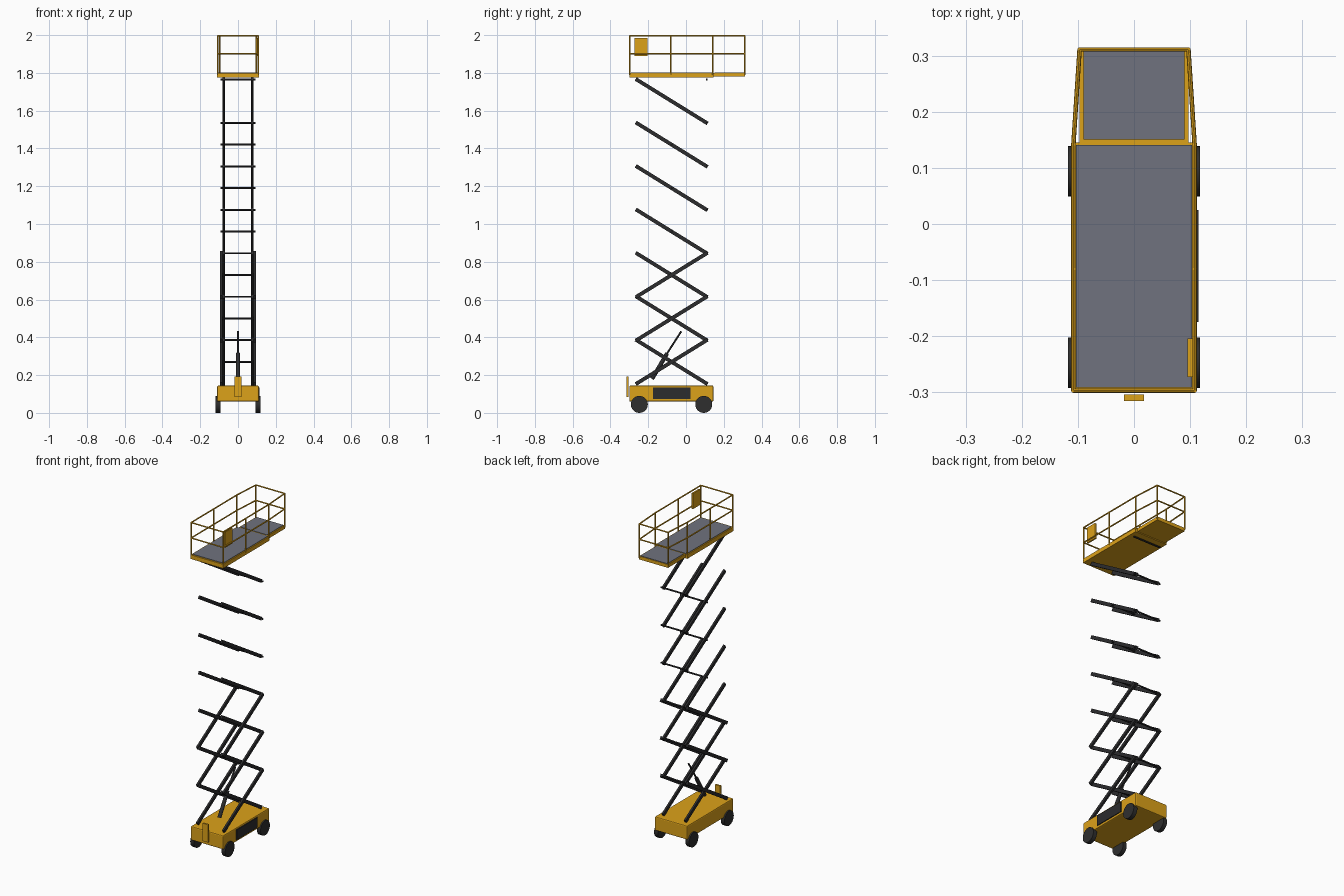
import bpy, math
from mathutils import Vector

if "Cube" in bpy.data.objects:
    bpy.data.objects.remove(bpy.data.objects["Cube"], do_unlink=True)


def material(name, colour):
    m = bpy.data.materials.new(name)
    m.use_nodes = True
    m.diffuse_color = (*colour, 1)
    m.node_tree.nodes["Principled BSDF"].inputs["Base Color"].default_value = (*colour, 1)
    return m


YELLOW = material("safety yellow", (0.72, 0.36, 0.01))
BLACK = material("dark steel", (0.025, 0.025, 0.027))
RUBBER = material("tyre rubber", (0.028, 0.028, 0.028))
GREY = material("deck grey", (0.16, 0.17, 0.21))


def box(name, low, high, mat, bevel=0):
    low, high = Vector(low), Vector(high)
    bpy.ops.mesh.primitive_cube_add(size=1, location=(low + high) / 2)
    ob = bpy.context.object
    ob.name = name
    ob.scale = high - low
    bpy.ops.object.transform_apply(location=False, rotation=False, scale=True)
    ob.data.materials.append(mat)
    if bevel:
        mod = ob.modifiers.new("Bevel", "BEVEL")
        mod.width, mod.segments = bevel, 2
    return ob


def rod(name, a, b, radius, mat, sides=10):
    a, b = Vector(a), Vector(b)
    bpy.ops.mesh.primitive_cylinder_add(vertices=sides, radius=radius, depth=(b - a).length,
                                        location=(a + b) / 2)
    ob = bpy.context.object
    ob.name = name
    ob.rotation_euler = (b - a).to_track_quat("Z", "Y").to_euler()
    ob.data.materials.append(mat)
    bpy.ops.object.shade_smooth_by_angle()
    return ob


def arm(name, x, start, end):
    # flat steel bar lying in a plane of constant x
    dy, dz = end[0] - start[0], end[1] - start[1]
    half = math.hypot(dy, dz) / 2 + 0.005
    ob = box(name, (-0.006, -half, -0.01), (0.006, half, 0.01), BLACK)
    ob.location = (x, (start[0] + end[0]) / 2, (start[1] + end[1]) / 2)
    ob.rotation_euler.x = math.atan2(dz, dy)


# Chassis with side panel and front step
box("chassis", (-0.11, -0.3, 0.06), (0.11, 0.145, 0.145), YELLOW, 0.006)
box("side_panel", (0.107, -0.175, 0.073), (0.115, 0.025, 0.135), BLACK)
box("front_box", (-0.018, -0.315, 0.085), (0.018, -0.304, 0.193), YELLOW)

# Wheels
for side, s in (("left", 1), ("right", -1)):
    for end, y in (("front", -0.247), ("rear", 0.094)):
        rod(f"{end}_{side}_wheel", (s * 0.093, y, 0.045), (s * 0.118, y, 0.045), 0.045, RUBBER, 28)

# Scissor stack
FRONT, BACK, BASE, STEP, LEVELS = -0.262, 0.11, 0.155, 0.23, 7
MID = (FRONT + BACK) / 2
for i in range(LEVELS):
    z, top = BASE + i * STEP, BASE + (i + 1) * STEP
    for side, s in (("left", 1), ("right", -1)):
        arm(f"inner_arm_{side}_{i}", s * 0.075, (FRONT, top), (BACK, z))
        if i < 3:
            arm(f"outer_arm_{side}_{i}", s * 0.088, (FRONT, z), (BACK, top))
    rod(f"hinge_bar_{i}", (-0.092, BACK, top), (0.092, BACK, top), 0.005, BLACK)
    if i < LEVELS - 1:
        zm = z + STEP / 2
        rod(f"pivot_bar_{i}", (-0.092, MID, zm), (0.092, MID, zm), 0.005, BLACK)

# Lift cylinder
rod("lift_cylinder", (0, -0.18, 0.18), (0, -0.1, 0.315), 0.011, BLACK, 16)
rod("lift_piston", (0, -0.1, 0.315), (0, -0.025, 0.432), 0.005, BLACK, 12)

# Platform and its extension
box("platform", (-0.11, -0.3, 1.775), (0.11, 0.145, 1.8), YELLOW)
box("platform_deck", (-0.103, -0.291, 1.798), (0.103, 0.141, 1.803), GREY)
box("extension", (-0.097, 0.145, 1.78), (0.097, 0.312, 1.8), YELLOW)
box("extension_deck", (-0.09, 0.151, 1.798), (0.09, 0.309, 1.803), GREY)

# Guard rails
R = 0.004
corners = [(0.108, -0.297), (0.108, -0.08), (0.108, 0.142), (0.097, 0.311)]
for side, s in (("left", 1), ("right", -1)):
    for n, (x, y) in enumerate(corners):
        rod(f"post_{side}_{n}", (s * x, y, 1.79), (s * x, y, 1.998), R, YELLOW, 8)
for z in (1.902, 1.996):
    loop = corners + [(-x, y) for x, y in reversed(corners)]
    for n, (a, b) in enumerate(zip(loop, loop[1:] + loop[:1])):
        rod(f"rail_{n}", (*a, z), (*b, z), R, YELLOW, 8)

# Control box
box("control_box", (0.095, -0.273, 1.89), (0.105, -0.204, 1.985), YELLOW)
